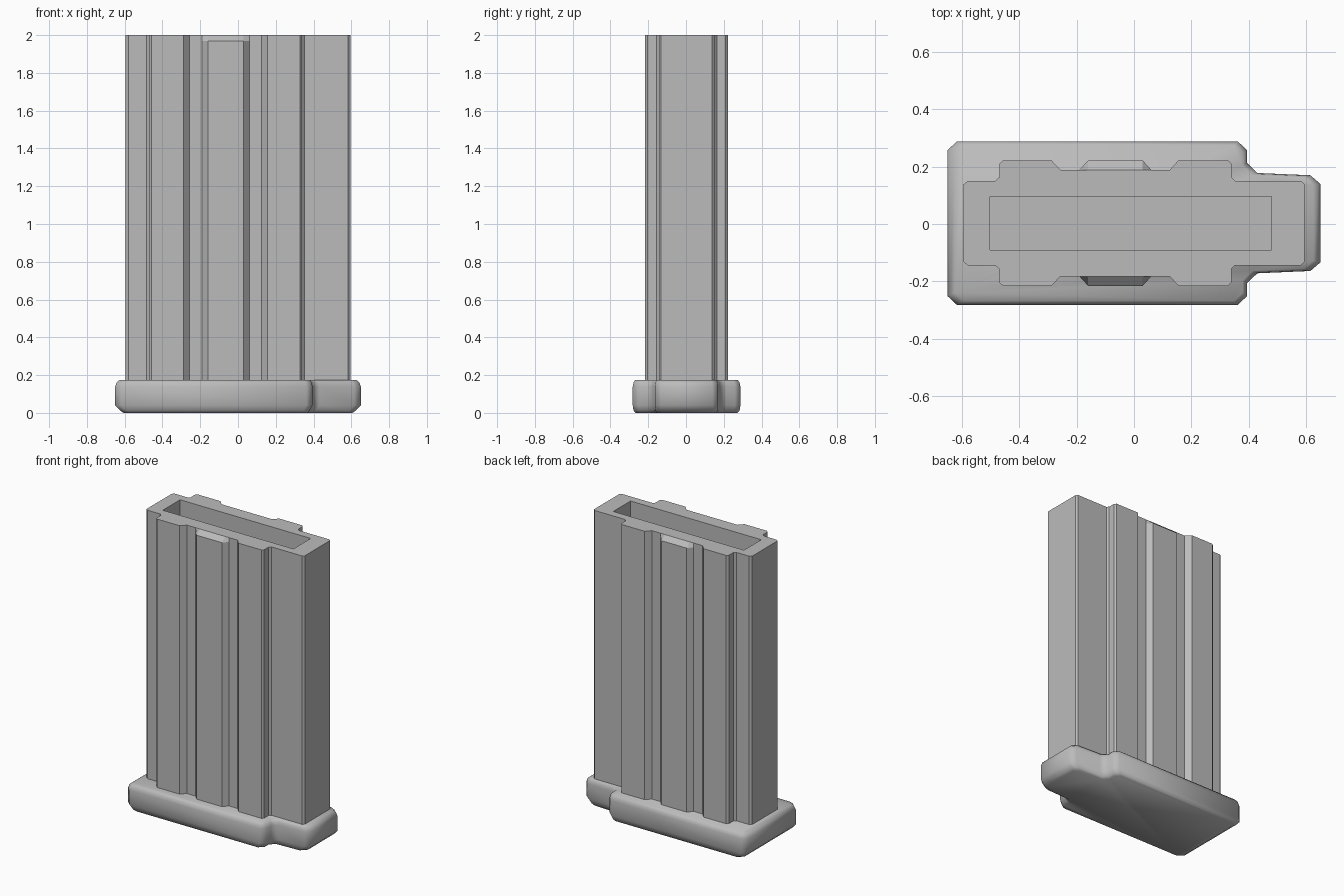
import bpy, bmesh

cube = bpy.data.objects.get("Cube")
if cube:
    bpy.data.objects.remove(cube, do_unlink=True)

CENTRE_Y = 0.003
BASE_TOP = 0.175
TOP = 2.0

grey = bpy.data.materials.new("plain_grey")
grey.use_nodes = True
colour = (0.5, 0.5, 0.5, 1)
grey.diffuse_color = colour
grey.node_tree.nodes["Principled BSDF"].inputs["Base Color"].default_value = colour


def mirrored(half):
    """Close a half outline by mirroring it front to back."""
    return half + [(x, -y) for x, y in reversed(half)]


def add_ring(bm, outline, z):
    return [bm.verts.new((x, y + CENTRE_Y, z)) for x, y in outline]


def bridge(bm, low, high):
    for i in range(len(low)):
        j = (i + 1) % len(low)
        bm.faces.new((low[i], low[j], high[j], high[i]))


def loop_edges(bm, ring):
    return [bm.edges.get((ring[i - 1], ring[i])) for i in range(len(ring))]


def finish(bm, name, angle):
    bmesh.ops.recalc_face_normals(bm, faces=bm.faces[:])
    mesh = bpy.data.meshes.new(name)
    bm.to_mesh(mesh)
    bm.free()
    mesh.materials.append(grey)
    obj = bpy.data.objects.new(name, mesh)
    bpy.context.collection.objects.link(obj)
    bpy.ops.object.select_all(action='DESELECT')
    obj.select_set(True)
    bpy.context.view_layer.objects.active = obj
    bpy.ops.object.shade_smooth_by_angle(angle=angle)
    return obj


# Ribbed body: raised panels separated by two grooves on each side
SPINE, GROOVE, PANEL = 0.147, 0.186, 0.219
half_body = [
    (-0.595, 0.135), (-0.58, SPINE), (-0.485, SPINE), (-0.47, 0.16),
    (-0.47, 0.207), (-0.457, PANEL), (-0.288, PANEL),
    (-0.257, GROOVE), (-0.19, GROOVE), (-0.16, PANEL),
    (0.03, PANEL), (0.06, GROOVE), (0.125, GROOVE), (0.155, PANEL),
    (0.328, PANEL), (0.34, 0.207), (0.34, 0.16), (0.353, SPINE),
    (0.583, SPINE), (0.595, 0.135)]
# The middle panel slopes inward at the mouth
half_mouth = [(x, GROOVE if -0.2 < x < 0.1 else y) for x, y in half_body]
slot = [(-0.503, 0.093), (0.48, 0.093), (0.48, -0.093), (-0.503, -0.093)]

bm = bmesh.new()
bottom = add_ring(bm, mirrored(half_body), BASE_TOP - 0.02)
shoulder = add_ring(bm, mirrored(half_body), TOP - 0.03)
mouth = add_ring(bm, mirrored(half_mouth), TOP)
slot_top = add_ring(bm, slot, TOP)
slot_floor = add_ring(bm, slot, BASE_TOP)
bridge(bm, bottom, shoulder)
bridge(bm, shoulder, mouth)
bridge(bm, slot_floor, slot_top)
bm.faces.new(bottom)
bm.faces.new(slot_floor)
rim = loop_edges(bm, mouth) + loop_edges(bm, slot_top)
bmesh.ops.triangle_fill(bm, edges=rim, use_beauty=True)
finish(bm, "ribbed_body", 0.4)

# Base plate: wide block with a narrower nose and softened edges
half_base = [
    (-0.65, 0.255), (-0.618, 0.285), (0.362, 0.285), (0.394, 0.255),
    (0.394, 0.21), (0.43, 0.175), (0.615, 0.167), (0.65, 0.137)]
levels = [(0, 0.045, 0.015), (0.013, 0.025, 0.004), (0.04, 0, 0),
          (0.14, 0, 0), (0.162, 0.008, 0.005), (BASE_TOP, 0.025, 0.014)]

bm = bmesh.new()
rings = []
for z, inset_x, inset_y in levels:
    sx, sy = 1 - inset_x / 0.65, 1 - inset_y / 0.285
    rings.append(add_ring(bm, [(x * sx, y * sy) for x, y in mirrored(half_base)], z))
for low, high in zip(rings, rings[1:]):
    bridge(bm, low, high)
bm.faces.new(rings[0])
bm.faces.new(rings[-1])
finish(bm, "base_plate", 0.9)
